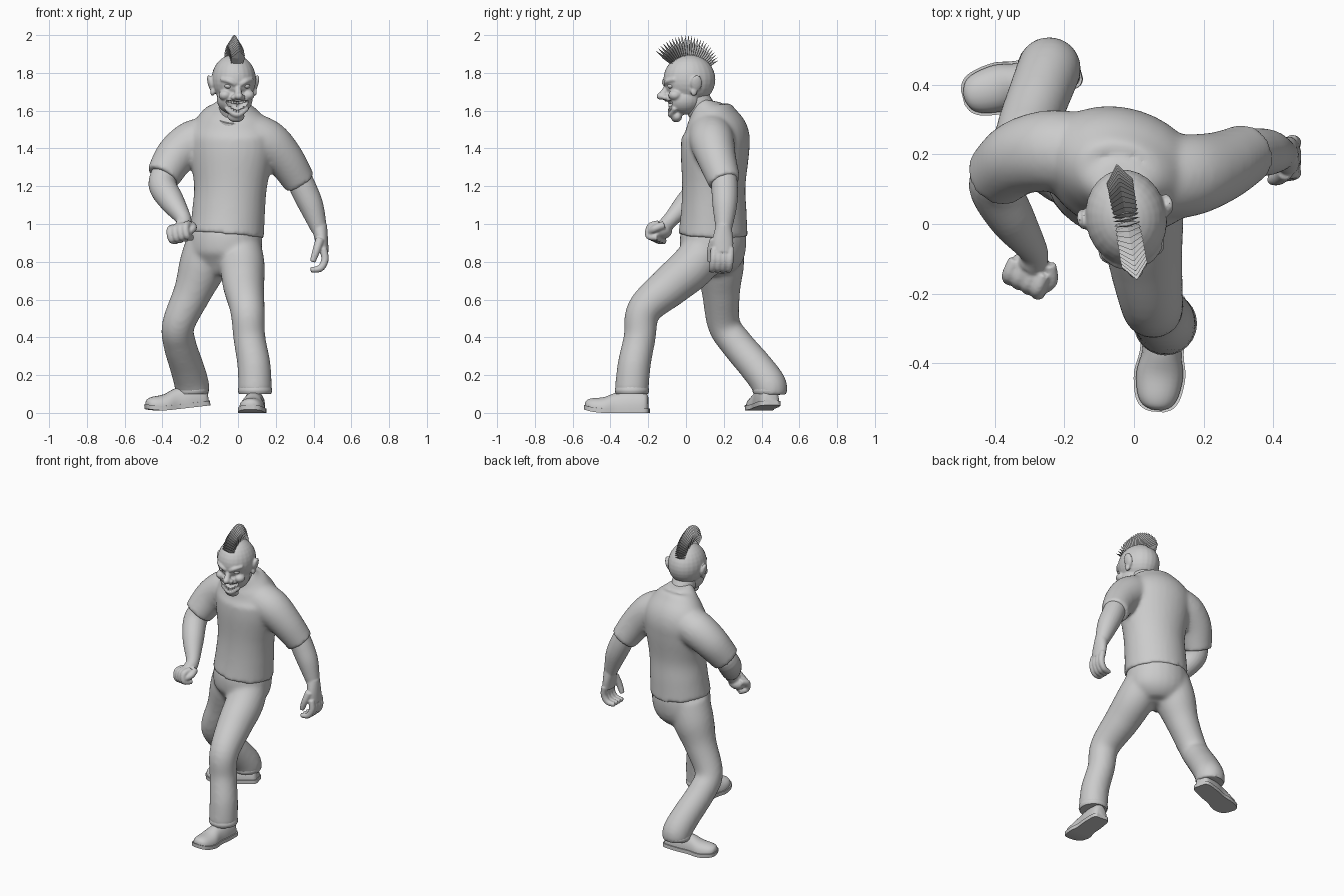
import bpy, bmesh
from math import sin, cos, pi, radians, atan2, sqrt
from mathutils import Matrix, Vector

cube = bpy.data.objects.get("Cube")
if cube:
    bpy.data.objects.remove(cube, do_unlink=True)

grey = bpy.data.materials.new("clay grey")
grey.use_nodes = True
grey.diffuse_color = (0.6, 0.6, 0.6, 1)
for node in grey.node_tree.nodes:
    if node.type == 'BSDF_PRINCIPLED':
        node.inputs["Base Color"].default_value = grey.diffuse_color
        node.inputs["Roughness"].default_value = 0.8

X, Y, Z = Vector((1, 0, 0)), Vector((0, 1, 0)), Vector((0, 0, 1))


def spline(rows, steps=6):
    """Catmull-Rom interpolation of equal-length tuples."""
    rows = [Vector(r) for r in rows]
    out = []
    for i in range(len(rows) - 1):
        p, q = rows[i], rows[i + 1]
        before = rows[i - 1] if i else p
        after = rows[i + 2] if i + 2 < len(rows) else q
        for k in range(steps):
            t = k / steps
            out.append(p + (q - before) * (t / 2)
                       + (2 * before - 5 * p + 4 * q - after) * (t * t / 2)
                       + (3 * p - before - 3 * q + after) * (t ** 3 / 2))
    return out + [rows[-1]]


def skin_rings(bm, rings):
    """Bridge a list of point rings and cap both ends."""
    loops = [[bm.verts.new(p) for p in ring] for ring in rings]
    n = len(loops[0])
    for a, b in zip(loops, loops[1:]):
        for k in range(n):
            bm.faces.new((a[k], a[(k + 1) % n], b[(k + 1) % n], b[k]))
    bm.faces.new(loops[0][::-1])
    bm.faces.new(loops[-1])


def tube(bm, rows, side=X, sides=24):
    """Loft ellipses along (x, y, z, radius[, second radius]) rows."""
    pts = spline([tuple(r) + (r[-1],) * (5 - len(r)) for r in rows])
    rings = []
    for i, p in enumerate(pts):
        ahead, behind = pts[min(i + 1, len(pts) - 1)], pts[max(i - 1, 0)]
        t = Vector((ahead - behind)[:3]).normalized()
        u = (side - t * side.dot(t)).normalized()
        v = t.cross(u)
        rings.append([Vector(p[:3]) + u * p[3] * cos(2 * pi * k / sides)
                      + v * p[4] * sin(2 * pi * k / sides) for k in range(sides)])
    skin_rings(bm, rings)


def ball(bm, centre, size, turn=Matrix()):
    m = Matrix.Translation(centre) @ turn @ Matrix.Diagonal((*size, 1))
    return bmesh.ops.create_uvsphere(bm, u_segments=24, v_segments=16, radius=1, matrix=m)


def apply_modifier(ob, kind, **settings):
    bpy.ops.object.select_all(action='DESELECT')
    bpy.context.view_layer.objects.active = ob
    ob.select_set(True)
    mod = ob.modifiers.new(kind, kind)
    for key, value in settings.items():
        setattr(mod, key, value)
    bpy.ops.object.modifier_apply(modifier=mod.name)


def finish(name, bm, voxel=0, place=Matrix(), angle=50, soften=4):
    """Turn the bmesh into an object, optionally fused into one skin."""
    bmesh.ops.recalc_face_normals(bm, faces=bm.faces)
    bmesh.ops.transform(bm, matrix=place, verts=bm.verts)
    mesh = bpy.data.meshes.new(name)
    bm.to_mesh(mesh)
    bm.free()
    ob = bpy.data.objects.new(name, mesh)
    bpy.context.collection.objects.link(ob)
    mesh.materials.append(grey)
    if voxel:
        apply_modifier(ob, 'REMESH', mode='VOXEL', voxel_size=voxel)
        apply_modifier(ob, 'SMOOTH', factor=0.5, iterations=soften)
    bpy.ops.object.select_all(action='DESELECT')
    bpy.context.view_layer.objects.active = ob
    ob.select_set(True)
    bpy.ops.object.shade_smooth_by_angle(angle=radians(angle))
    return ob


# Shirt: twisted torso with two short sleeves
twist = Vector((cos(0.3), -sin(0.3), 0))
bm = bmesh.new()
tube(bm, [(-.06, .143, .94, .2, .182), (-.05, .147, 1.06, .195, .172), (-.04, .147, 1.2, .196, .165),
          (-.035, .153, 1.38, .228, .176), (-.035, .157, 1.48, .23, .17),
          (-.035, .138, 1.57, .175, .128), (-.035, .122, 1.625, .115, .092), (-.035, .125, 1.655, .07, .06)], twist, 32)
tube(bm, [(-.15, .2, 1.45, .12), (-.24, .21, 1.43, .118), (-.33, .19, 1.36, .108), (-.398, .135, 1.25, .092)])
tube(bm, [(.06, .13, 1.475, .12), (.16, .14, 1.43, .118), (.25, .165, 1.34, .102), (.328, .205, 1.22, .086)])
finish("shirt", bm, .012, soften=8)

# Trousers: hips and two bent legs
bm = bmesh.new()
tube(bm, [(-.06, .143, .97, .186, .17), (-.065, .143, .9, .196, .175), (-.07, .14, .82, .185, .16),
          (-.075, .13, .75, .12, .1), (-.075, .13, .725, .06, .05)], twist)
tube(bm, [(.0, .13, .9, .12), (.022, .04, .78, .12), (.03, -.08, .675, .11), (.05, -.222, .545, .092),
          (.06, -.245, .4, .085), (.085, -.275, .25, .088), (.09, -.288, .11, .09)])
tube(bm, [(-.14, .17, .91, .13), (-.185, .18, .78, .128), (-.24, .185, .64, .102), (-.315, .2, .47, .087),
          (-.31, .265, .37, .087), (-.27, .375, .24, .09), (-.245, .44, .15, .092), (-.245, .445, .1, .09)])
finish("trousers", bm, .012, soften=10)

# Trouser cuffs
for name, spot in (("left_cuff", (.09, -.286, .12)), ("right_cuff", (-.245, .443, .12))):
    bm = bmesh.new()
    tube(bm, [(0, 0, -.02, .085), (0, 0, 0, .091), (0, 0, .03, .082)])
    finish(name, bm, place=Matrix.Translation(spot))

# Right arm with a closed fist turned outwards
bm = bmesh.new()
ball(bm, (0, -.035, -.04), (.062, .055, .045))
for k in range(4):
    x = -.047 + .031 * k
    tube(bm, [(x, -.03, -.015, .02), (x, -.078, -.03, .021), (x, -.083, -.08, .018), (x, -.03, -.088, .017)], sides=12)
tube(bm, [(.045, 0, -.02, .022), (.068, -.04, -.045, .02), (.045, -.08, -.065, .016)], Z, 12)
fist = Matrix.Translation((-.288, -.095, 1.005)) @ Matrix.Rotation(radians(-27), 4, 'Z')
bmesh.ops.transform(bm, matrix=fist @ Matrix.Rotation(radians(-12), 4, 'Y'), verts=bm.verts)
tube(bm, [(-.37, .16, 1.3, .07), (-.4, .11, 1.21, .074), (-.35, .015, 1.12, .066),
          (-.29, -.075, 1.03, .042), (-.29, -.11, .99, .042)])
finish("right_arm", bm, .0055)

# Left arm with loosely curled fingers
bm = bmesh.new()
tube(bm, [(.31, .2, 1.27, .068), (.35, .205, 1.18, .07), (.39, .205, 1.09, .064), (.43, .2, .97, .042)])
tube(bm, [(.43, .2, .99, .042), (.443, .195, .91, .056, .034), (.45, .195, .85, .054, .03)], Y)
for k in range(4):
    y = .15 + .029 * k
    tube(bm, [(.452, y, .87, .02), (.46, y - .004, .81, .02), (.435, y - .01, .765, .019), (.385, y - .016, .757, .015)], Y, 12)
tube(bm, [(.435, .15, .92, .024), (.415, .132, .86, .021), (.395, .127, .8, .016)], Y, 12)
finish("left_arm", bm, .0055)

# Neck and collar
bm = bmesh.new()
tube(bm, [(-.03, .13, 1.53, .078), (-.028, .085, 1.6, .076), (-.025, .03, 1.7, .074)])
finish("neck", bm)
bm = bmesh.new()
tilt = Matrix.Translation((-.032, .078, 1.58)) @ Matrix.Rotation(radians(36), 4, 'X')
skin_rings(bm, [[Vector((cos(2 * pi * k / 32) * r, sin(2 * pi * k / 32) * r, z)) for k in range(32)]
                for r, z in ((.098, -.04), (.094, -.012), (.087, .002), (.079, .002), (.078, -.03))])
finish("collar", bm, place=tilt)

# Head: skull, jaw, brows, cheeks, nose and ears fused together
head = Matrix.Translation((-.023, .02, 0)) @ Matrix.Rotation(radians(10), 4, 'Z') @ Matrix.Translation((0, -.02, 0))
bm = bmesh.new()
ball(bm, (0, .018, 1.765), (.117, .139, .132))
ball(bm, (0, -.012, 1.66), (.095, .1, .082))
ball(bm, (0, -.052, 1.57), (.046, .03, .032))
ball(bm, (0, -.133, 1.677), (.023, .026, .02))
tube(bm, [(0, -.095, 1.745, .014), (0, -.108, 1.715, .017), (0, -.125, 1.685, .02)], sides=12)
for s in (-1, 1):
    ball(bm, (s * .024, -.115, 1.67), (.015, .02, .014))
    ball(bm, (s * .062, -.07, 1.682), (.034, .036, .028))
    tube(bm, [(s * .012, -.112, 1.738, .012), (s * .045, -.108, 1.756, .014), (s * .085, -.075, 1.766, .01)], Z, 12)
    ball(bm, (s * .122, .035, 1.745), (.014, .03, .045), Matrix.Rotation(s * .25, 4, 'Y'))
    ball(bm, (s * .113, .022, 1.7), (.012, .018, .022))
tube(bm, [(-.06, -.07, 1.615, .012), (0, -.082, 1.578, .016), (.06, -.07, 1.615, .012)], Z, 12)
face = finish("head", bm, .006, head, soften=3)

# Grinning mouth hollow
bm = bmesh.new()
tube(bm, [(-.06, -.09, 1.65, .007, .03), (-.036, -.105, 1.632, .022, .045), (0, -.115, 1.62, .029, .045),
          (.036, -.105, 1.632, .022, .045), (.06, -.09, 1.65, .007, .03)], Z)
cutter = finish("mouth_cutter", bm, 0, head)
cutter.hide_render = True
apply_modifier(face, 'BOOLEAN', operation='DIFFERENCE', object=cutter, solver='EXACT')
bpy.data.objects.remove(cutter, do_unlink=True)

# Teeth in two curved rows
bm = bmesh.new()
for k in range(7):
    x = -.039 + .013 * k
    y = .012 - .1 * sqrt(1 - (x / .095) ** 2)
    for s in (-1, 1):
        m = Matrix.Translation((x, y, 1.62 + 8 * x * x + s * (.024 - 4 * x * x)))
        bmesh.ops.create_cube(bm, size=1, matrix=m @ Matrix.Diagonal((.011, .012, .016, 1)))
finish("teeth", bm, 0, head)

# Eyes
for s, name in ((1, "left_eye"), (-1, "right_eye")):
    bm = bmesh.new()
    ball(bm, (s * .047, -.088, 1.73), (.021, .02, .014))
    finish(name, bm, 0, head)

# Mohawk: a fan of flat blades with pointed tips
bm = bmesh.new()
blades = 25
for k in range(blades):
    a = radians(-52 + 114 * k / (blades - 1))
    tip = .22 - .035 * max(0, a)
    shoulder = tip - .055
    fan = Matrix.Translation((0, .012, 1.78)) @ Matrix.Rotation(-a, 4, 'X')
    for low, high, r_low, r_high in ((.1, shoulder, .03, .038), (shoulder, tip, .038, .002)):
        m = fan @ Matrix.Translation((0, 0, (low + high) / 2)) @ Matrix.Diagonal((1, .22, 1, 1))
        bmesh.ops.create_cone(bm, segments=4, radius1=r_low, radius2=r_high, depth=high - low, cap_ends=True, matrix=m)
finish("mohawk", bm, 0, head, angle=20)


# Shoes: rounded upper on a flat sole
def shoe(name, heel, toward, pitch):
    stations = spline([(0, .03, .085), (.02, .05, .11), (.1, .058, .118), (.17, .057, .108),
                       (.23, .068, .085), (.29, .06, .072), (.322, .042, .056), (.335, .015, .036)], 4)
    place = (Matrix.Translation(heel) @ Matrix.Rotation(atan2(toward[1], toward[0]) - pi / 2, 4, 'Z')
             @ Matrix.Rotation(-pitch, 4, 'X'))
    for part in ("upper", "sole"):
        bm = bmesh.new()
        rings = []
        for s, w, h in stations:
            spring = .02 * max(0, (s - .22) / .12) ** 2
            ring = []
            for k in range(20):
                c, v = cos(2 * pi * (k + .5) / 20), sin(2 * pi * (k + .5) / 20)
                if part == "upper":
                    ring.append(Vector((w * c, s, spring + .018 + (h - .018) * max(v, 0) ** .8)))
                else:
                    ring.append(Vector(((w + .007) * c, s * 1.03 - .005, spring + (.024 if v > 0 else 0))))
            rings.append(ring)
        skin_rings(bm, rings)
        finish(name + "_" + part, bm, 0, place, angle=40)


shoe("left_shoe", (.095, -.2, 0), (-.03, -.33), 0)
shoe("right_shoe", (-.16, .45, .04), (-.95, -.25), .11)
